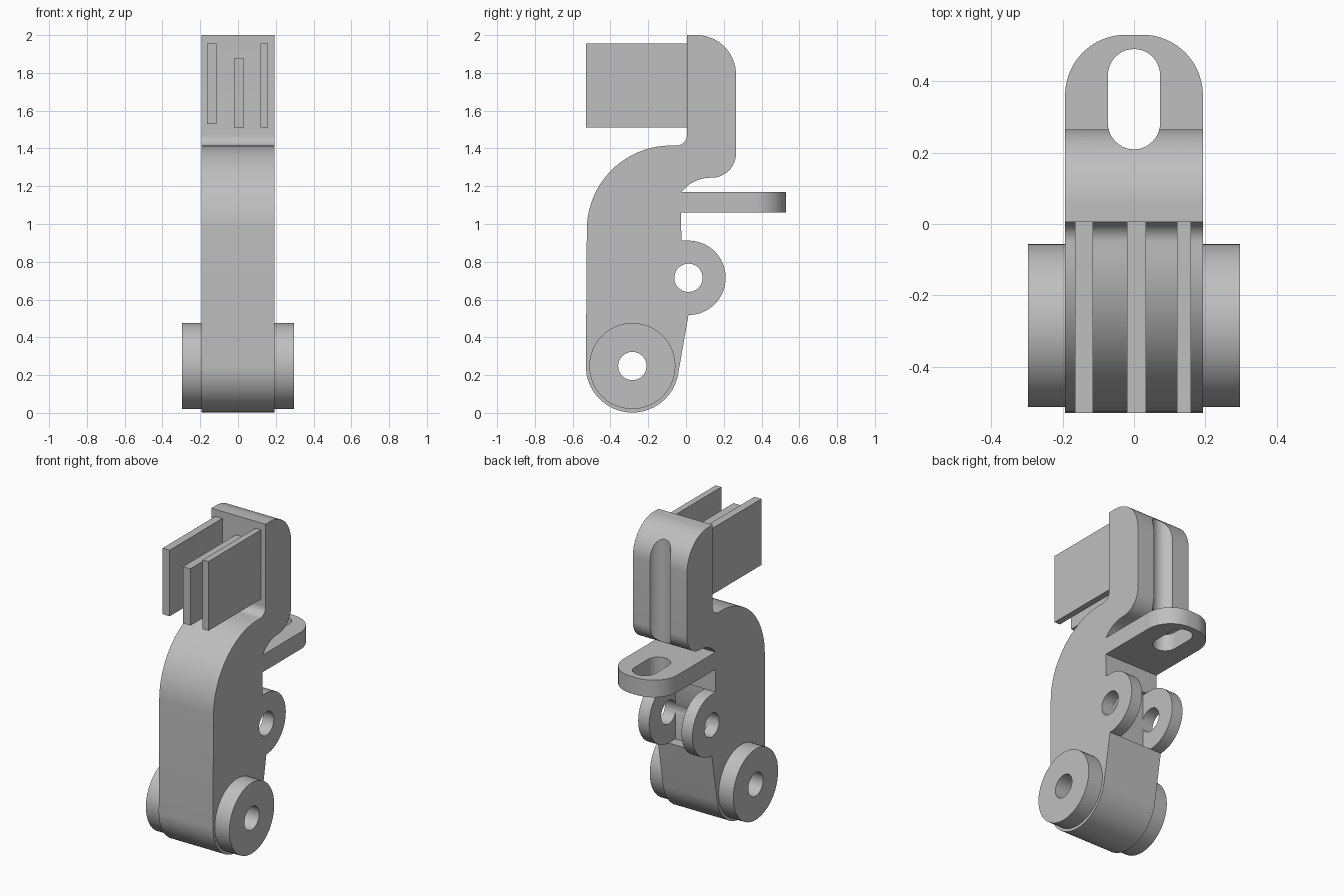
import bpy, bmesh
from math import sin, cos, radians
from mathutils import Vector

cube = bpy.data.objects.get("Cube")
if cube:
    bpy.data.objects.remove(cube, do_unlink=True)

GREY = bpy.data.materials.new("plain grey")
GREY.use_nodes = True
GREY.diffuse_color = (0.52, 0.52, 0.52, 1)
GREY.node_tree.nodes["Principled BSDF"].inputs["Base Color"].default_value = GREY.diffuse_color

HALF = 0.193            # half the width of the body
PIVOT = (-0.284, 0.248)  # lower pivot (y, z)
LUG = (0.013, 0.715)     # lug hole (y, z)


def arc(centre, r, start, end, n=20):
    """Points on an arc, angles in degrees."""
    steps = [radians(start + (end - start) * i / n) for i in range(n + 1)]
    return [(centre[0] + r * cos(a), centre[1] + r * sin(a)) for a in steps]


def prism(name, outline, low, high, axis="x"):
    """Extrude a (y, z) outline along x, or an (x, y) outline along z."""
    bm = bmesh.new()
    place = (lambda p: (low, p[0], p[1])) if axis == "x" else (lambda p: (p[0], p[1], low))
    face = bm.faces.new([bm.verts.new(place(p)) for p in outline])
    move = Vector((high - low, 0, 0) if axis == "x" else (0, 0, high - low))
    top = bmesh.ops.extrude_face_region(bm, geom=[face])
    bmesh.ops.translate(bm, vec=move, verts=[v for v in top["geom"] if isinstance(v, bmesh.types.BMVert)])
    bmesh.ops.remove_doubles(bm, verts=bm.verts, dist=0.0005)
    bmesh.ops.recalc_face_normals(bm, faces=bm.faces)
    mesh = bpy.data.meshes.new(name)
    bm.to_mesh(mesh)
    bm.free()
    mesh.materials.append(GREY)
    obj = bpy.data.objects.new(name, mesh)
    bpy.context.collection.objects.link(obj)
    return obj


def box(name, x, y, z):
    return prism(name, [(y[0], z[0]), (y[1], z[0]), (y[1], z[1]), (y[0], z[1])], *x)


def disc(name, centre, r, low, high):
    return prism(name, arc(centre, r, 0, 360, 48)[:-1], low, high)


def activate(obj):
    bpy.ops.object.select_all(action="DESELECT")
    obj.select_set(True)
    bpy.context.view_layer.objects.active = obj


def cut(obj, cutter):
    activate(obj)
    mod = obj.modifiers.new("cut", "BOOLEAN")
    mod.operation, mod.solver, mod.object = "DIFFERENCE", "EXACT", cutter
    bpy.ops.object.modifier_apply(modifier=mod.name)


# Body side profile, running up the front and down the back
profile = (arc(PIVOT, 0.246, -10, -180, 32)
           + arc((-0.08, 0.97), 0.445, 180, 90, 28)
           + arc((-0.05, 1.47), 0.055, -90, 0, 10)
           + [(0.005, 2.0)]
           + arc((0.055, 1.79), 0.21, 90, 0)
           + arc((0.135, 1.375), 0.13, 0, -90, 16)
           + arc((0.13, 1.05), 0.195, 90, 143, 12)
           + [(-0.025, 0.912)]
           + arc(LUG, 0.197, 90, -90, 32))
body = prism("body", profile, -HALF, HALF)

# Rear tab with rounded corners
tab = prism("rear_tab", [(-HALF, -0.05), (HALF, -0.05)]
            + arc((0.023, 0.36), 0.17, 0, 90) + arc((-0.023, 0.36), 0.17, 90, 180),
            1.06, 1.17, "z")

# Pivot bosses on both sides
bosses = [disc("left_boss", PIVOT, 0.228, HALF, 0.297),
          disc("right_boss", PIVOT, 0.228, -0.297, -HALF)]

# Front fins
fins = [box("right_fin", (-0.165, -0.115), (-0.53, 0.02), (1.53, 1.955)),
        box("middle_fin", (-0.02, 0.033), (-0.53, 0.02), (1.51, 1.875)),
        box("left_fin", (0.12, 0.16), (-0.53, 0.02), (1.51, 1.955))]

# Cutters: pivot hole, lug hole, gap between lugs, slot through tab and head
pivot_hole = disc("pivot_hole", PIVOT, 0.075, -0.5, 0.5)
lug_hole = disc("lug_hole", LUG, 0.075, -0.5, 0.5)
lug_gap = box("lug_gap", (-0.115, 0.115), (-0.055, 0.4), (0.518, 0.912))
slot = prism("slot", arc((0, 0.417), 0.073, 0, 180) + arc((0, 0.282), 0.073, 180, 360),
             1.0, 2.2, "z")
for cutter in (pivot_hole, lug_gap, lug_hole, slot):
    cut(body, cutter)
cut(tab, slot)
for boss in bosses:
    cut(boss, pivot_hole)
for cutter in (pivot_hole, lug_hole, lug_gap, slot):
    bpy.data.objects.remove(cutter, do_unlink=True)

# Smooth the curved walls, keep the edges crisp
for obj in [body, tab] + bosses:
    activate(obj)
    bpy.ops.object.shade_smooth_by_angle(angle=radians(30))
